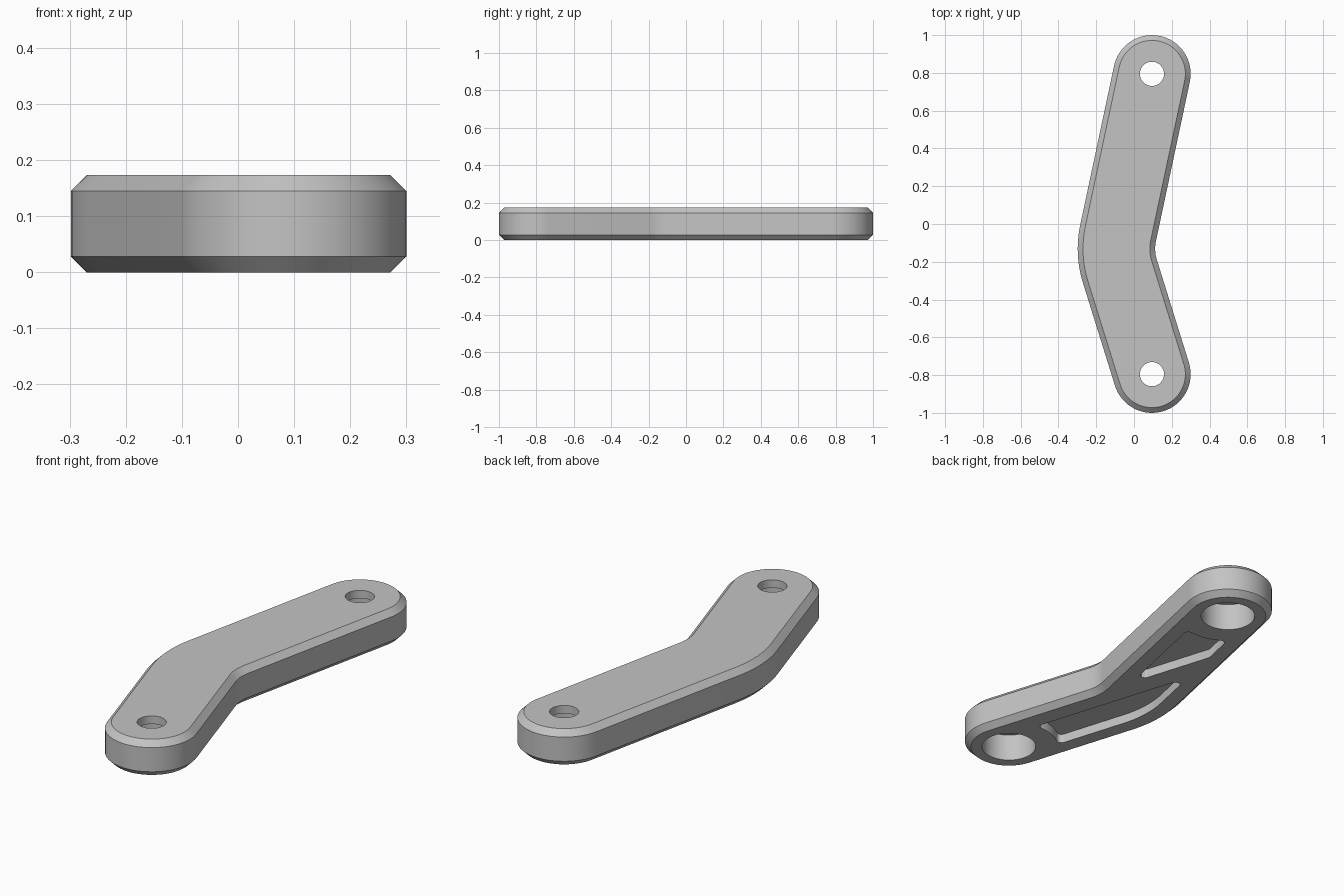
import bpy, bmesh, math
from mathutils import Vector

if "Cube" in bpy.data.objects:
    bpy.data.objects.remove(bpy.data.objects["Cube"])

V = Vector
P_LOW, P_UP, CORNER = V((0.095, -0.795)), V((0.095, 0.795)), V((-0.106, -0.15))
HALF_W, HEIGHT, CHAMFER, BEND_R = 0.205, 0.173, 0.028, 0.40

d_low = (CORNER - P_LOW).normalized()      # lower arm, towards the bend
d_up = (P_UP - CORNER).normalized()        # upper arm, away from the bend
a_up = math.atan2(d_up.y, d_up.x)
a_low = math.atan2(-d_low.y, -d_low.x)
mid = (a_up + a_low) / 2
BEND_C = CORNER + V((math.cos(mid), math.sin(mid))) * BEND_R / math.sin((a_up - a_low) / 2)
Q = math.pi / 2


def left(d):
    return V((-d.y, d.x))


def arc(c, r, a0, a1, n):
    return [c + r * V((math.cos(a), math.sin(a)))
            for a in (a0 + (a1 - a0) * i / n for i in range(n + 1))]


def outline(r):
    """Bent capsule outline with half width r, counter-clockwise."""
    return (arc(P_UP, r, a_up - Q, a_up + Q, 32)
            + arc(BEND_C, BEND_R + r, a_up + Q, a_low + 3 * Q, 12)
            + arc(P_LOW, r, a_low + 3 * Q, a_low + 5 * Q, 32)
            + arc(BEND_C, BEND_R - r, a_low + 3 * Q, a_up + Q, 12))


def loft(name, layers):
    """Solid through a stack of (points, z) layers."""
    bm = bmesh.new()
    rings = [[bm.verts.new((p.x, p.y, z)) for p in pts] for pts, z in layers]
    for a, b in zip(rings, rings[1:]):
        for i in range(len(a)):
            j = (i + 1) % len(a)
            bm.faces.new((a[i], a[j], b[j], b[i]))
    bm.faces.new(rings[0][::-1])
    bm.faces.new(rings[-1])
    bmesh.ops.recalc_face_normals(bm, faces=bm.faces)
    me = bpy.data.meshes.new(name)
    bm.to_mesh(me)
    bm.free()
    ob = bpy.data.objects.new(name, me)
    bpy.context.collection.objects.link(ob)
    return ob


def fillet(pts, r):
    """Round the sharp corners of a closed polygon."""
    out = []
    for i, p in enumerate(pts):
        u, w = (pts[i - 1] - p).normalized(), (pts[(i + 1) % len(pts)] - p).normalized()
        inner = u.angle(w)
        if inner > math.radians(140):
            out.append(p)
            continue
        c = p + (u + w).normalized() * r / math.sin(inner / 2)
        t = r / math.tan(inner / 2)
        s, e = p + u * t - c, p + w * t - c
        out += [c + (s.lerp(e, k / 8)).normalized() * r for k in range(9)]
    return out


def meet(p, d, q, e):
    """Intersection of two lines."""
    return p + d * ((q - p).cross(e) / d.cross(e))


def end_arc(p, d, s0, s1, r=0.23):
    """Pocket end, concentric with the hole at p."""
    return [p + d * math.sqrt(r * r - s * s) + left(d) * s
            for s in (s0 + (s1 - s0) * i / 6 for i in range(7))]


# Arm body with chamfered top and bottom rims
body = loft("bent_arm", [(outline(HALF_W - CHAMFER), 0), (outline(HALF_W), CHAMFER),
                         (outline(HALF_W), HEIGHT - CHAMFER),
                         (outline(HALF_W - CHAMFER), HEIGHT)])

cutters = []
# Pin holes, widened from below
for p in (P_LOW, P_UP):
    cutters.append(loft("counterbore_cutter", [(arc(p, 0.125, 0, 4 * Q, 48)[:-1], z) for z in (-0.1, 0.134)]))
    cutters.append(loft("pin_hole_cutter", [(arc(p, 0.064, 0, 4 * Q, 40)[:-1], z) for z in (0.1, 0.3)]))

# Underside pockets, separated by a diagonal rib
W = 0.105
n_low, n_up = left(d_low), left(d_up)
up_left, up_right = P_UP + n_up * W, P_UP - n_up * W
rib_a, rib_b = P_LOW - n_low * 0.09, P_LOW - n_low * 0.195
pocket_low = (end_arc(P_LOW, d_low, -0.09, W)
              + arc(BEND_C, BEND_R + W, a_low + 3 * Q, a_up + Q, 12)
              + [meet(rib_a, d_low, up_left, d_up)])
pocket_up = ([meet(rib_b, d_low, up_right, d_up), meet(rib_b, d_low, up_left, d_up)]
             + end_arc(P_UP, -d_up, -W, W))
for pts in (pocket_low, pocket_up):
    rounded = fillet(pts, 0.022)
    cutters.append(loft("pocket_cutter", [(rounded, -0.1), (rounded, 0.045)]))

bpy.context.view_layer.objects.active = body
body.select_set(True)
for c in cutters:
    c.hide_render = True
    mod = body.modifiers.new("cut", 'BOOLEAN')
    mod.operation, mod.solver, mod.object = 'DIFFERENCE', 'EXACT', c
    bpy.ops.object.modifier_apply(modifier=mod.name)
for c in cutters:
    bpy.data.objects.remove(c)

# Plain grey finish
grey = bpy.data.materials.new("grey")
grey.diffuse_color = (0.55, 0.55, 0.55, 1)
grey.use_nodes = True
grey.node_tree.nodes["Principled BSDF"].inputs["Base Color"].default_value = grey.diffuse_color
body.data.materials.clear()
body.data.materials.append(grey)
bpy.ops.object.shade_smooth_by_angle(angle=math.radians(30))
